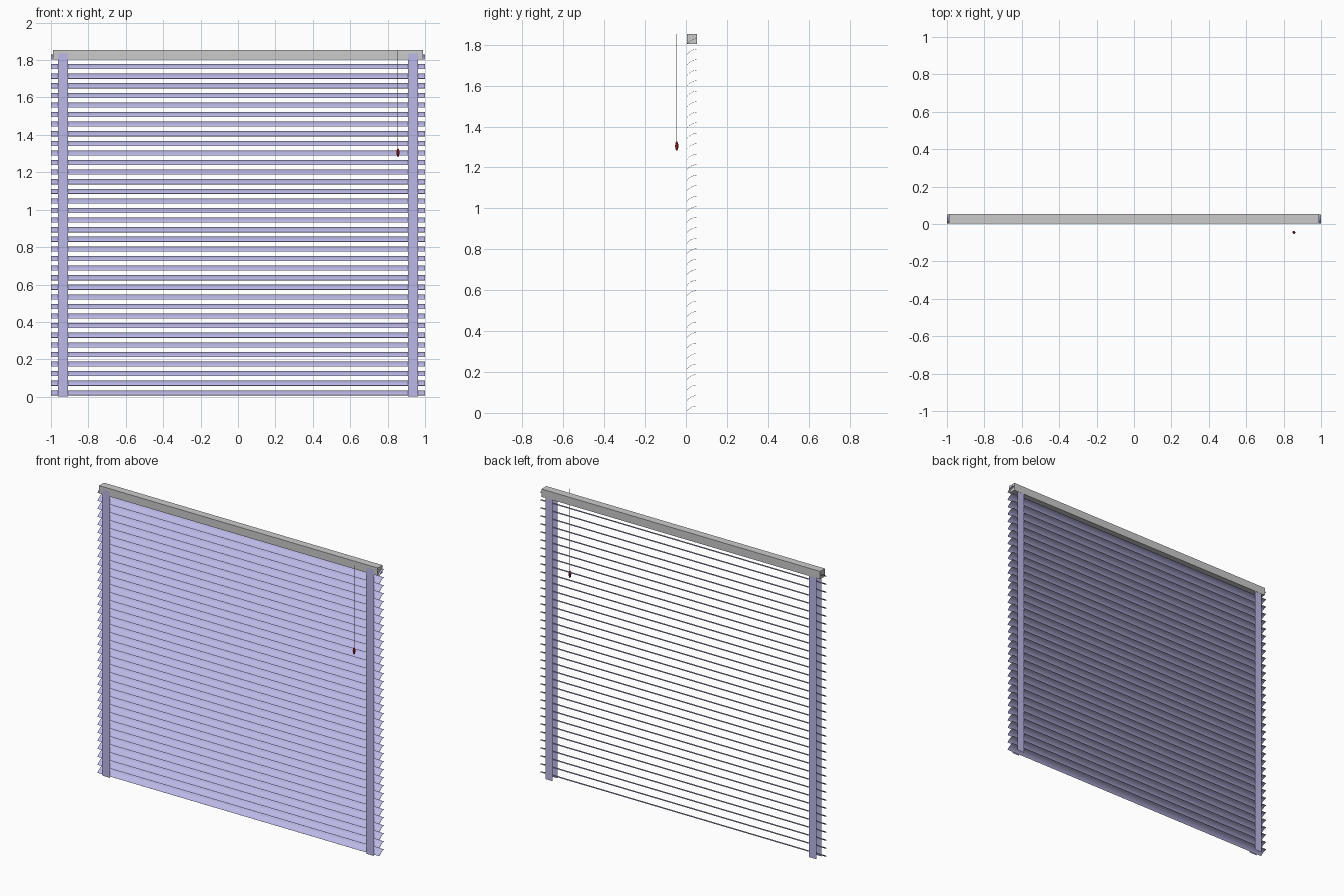
import bpy, bmesh, math

if "Cube" in bpy.data.objects:
    bpy.data.objects.remove(bpy.data.objects["Cube"])

Y0, Y1 = 0.004, 0.052      # front and back of the blind
SLATS, PITCH = 36, 0.0513


def material(name, rgb):
    m = bpy.data.materials.new(name)
    m.diffuse_color = (*rgb, 1)
    m.use_nodes = True
    m.node_tree.nodes["Principled BSDF"].inputs["Base Color"].default_value = m.diffuse_color
    return m


lilac = material("lilac", (0.5, 0.48, 0.8))
red = material("red", (0.5, 0.02, 0.02))


def make(name, verts, faces, mat=None):
    me = bpy.data.meshes.new(name)
    me.from_pydata(verts, [], faces)
    bm = bmesh.new()
    bm.from_mesh(me)
    bmesh.ops.recalc_face_normals(bm, faces=bm.faces)
    bm.to_mesh(me)
    bm.free()
    ob = bpy.data.objects.new(name, me)
    bpy.context.collection.objects.link(ob)
    if mat:
        me.materials.append(mat)
    return ob


def prism(name, profile, x0, x1, mat=None):
    """Extrude a closed (y, z) profile along x."""
    n = len(profile)
    verts = [(x, y, z) for x in (x0, x1) for y, z in profile]
    faces = [(i, (i + 1) % n, n + (i + 1) % n, n + i) for i in range(n)]
    return make(name, verts, faces + [tuple(range(n)), tuple(range(n, 2 * n))], mat)


def lathe(name, rings, x, y, sides, mat=None):
    """Revolve (radius, z) rings about a vertical axis."""
    verts = [(x + r * math.cos(2 * math.pi * k / sides),
              y + r * math.sin(2 * math.pi * k / sides), z)
             for r, z in rings for k in range(sides)]
    faces = [(j * sides + k, j * sides + (k + 1) % sides,
              (j + 1) * sides + (k + 1) % sides, (j + 1) * sides + k)
             for j in range(len(rings) - 1) for k in range(sides)]
    last = (len(rings) - 1) * sides
    faces += [tuple(range(sides)), tuple(range(last, last + sides))]
    return make(name, verts, faces, mat)


# Curved slats: steep at the front edge, nearly level at the back
def arc(thick):
    a0, a1 = math.radians(55), math.radians(4)
    r = (Y1 - Y0 - 0.001) / (math.sin(a0) - math.sin(a1))
    cy, cz = Y0 + r * math.sin(a0), 0.008 - r * math.cos(a0)
    return [(cy - (r - thick) * math.sin(a), cz + (r - thick) * math.cos(a))
            for a in (a0 + (a1 - a0) * i / 8 for i in range(9))]


slat = prism("slat", arc(0) + arc(0.0015)[::-1], -1, 1, lilac)
mod = slat.modifiers.new("stack", 'ARRAY')
mod.count = SLATS
mod.use_relative_offset = False
mod.use_constant_offset = True
mod.constant_offset_displace = (0, 0, PITCH)

# Ladder tapes, front and back at both sides
for side, s in (("left", -1), ("right", 1)):
    for face, y in (("front", Y0 - 0.0005), ("back", Y1)):
        a, b = s * 0.91, s * 0.962
        make(f"{side}_{face}_tape",
             [(a, y, 0), (b, y, 0), (b, y, 1.835), (a, y, 1.835)],
             [(0, 1, 2, 3)], lilac)

# Head rail
prism("head_rail", [(Y0, 1.803), (0.053, 1.803), (0.053, 1.853), (Y0, 1.853)],
      -0.988, 0.988)

# Pull cord and its handle
lathe("pull_cord", [(0.0015, 1.32), (0.0015, 1.853)], 0.855, -0.045, 6)
lathe("cord_handle", [(0.003, 1.283), (0.007, 1.293), (0.008, 1.305),
                      (0.007, 1.317), (0.003, 1.327)], 0.855, -0.045, 8, red)
